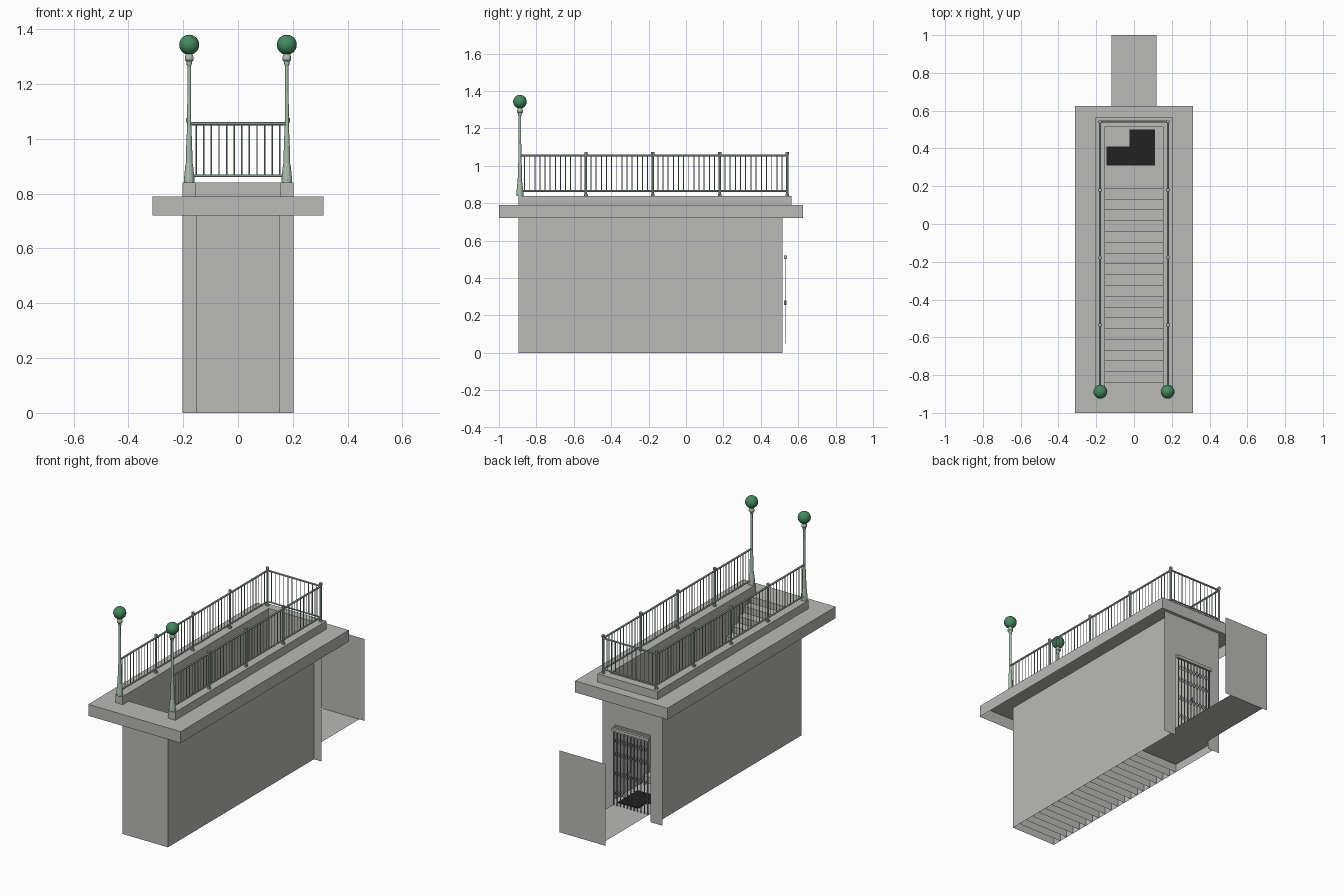
import bpy, bmesh, math
from mathutils import Vector

if "Cube" in bpy.data.objects:
    bpy.data.objects.remove(bpy.data.objects["Cube"])


def material(name, rgb):
    m = bpy.data.materials.new(name)
    m.diffuse_color = (*rgb, 1)
    m.use_nodes = True
    m.node_tree.nodes["Principled BSDF"].inputs["Base Color"].default_value = m.diffuse_color
    return m


CONCRETE = material("concrete grey", (0.49, 0.49, 0.475))
PALE = material("pale green paint", (0.42, 0.53, 0.44))
GREEN = material("globe green", (0.06, 0.25, 0.115))
STEEL = material("gate grey", (0.25, 0.25, 0.245))
BLACK = material("black", (0.016, 0.016, 0.016))


def finish(name, bm, mat, smooth=False):
    me = bpy.data.meshes.new(name)
    bm.to_mesh(me)
    bm.free()
    ob = bpy.data.objects.new(name, me)
    bpy.context.collection.objects.link(ob)
    me.materials.append(mat)
    for p in me.polygons:
        p.use_smooth = smooth
    return ob


def box(bm, x0, x1, y0, y1, z0, z1):
    vs = bmesh.ops.create_cube(bm, size=1)["verts"]
    for v in vs:
        v.co = Vector((x0 if v.co.x < 0 else x1, y0 if v.co.y < 0 else y1,
                       z0 if v.co.z < 0 else z1))


def quad(bm, *pts):
    return bm.faces.new([bm.verts.new(p) for p in pts])


def flat(bm, x0, x1, y0, y1, z):
    quad(bm, (x0, y0, z), (x1, y0, z), (x1, y1, z), (x0, y1, z))


def upright(bm, x0, x1, y, z0, z1):
    quad(bm, (x1, y, z0), (x0, y, z0), (x0, y, z1), (x1, y, z1))


def bar(bm, a, b, r, sides=6):
    a, b = Vector(a), Vector(b)
    vs = bmesh.ops.create_cone(bm, cap_ends=True, segments=sides, radius1=r,
                               radius2=r, depth=(b - a).length)["verts"]
    rot = (b - a).to_track_quat("Z", "Y")
    for v in vs:
        v.co = rot @ v.co + (a + b) / 2


FRONT, BACK, HALF = -0.895, 0.515, 0.153
TOP, FLOOR = 0.79, 0.05

# Pavement: thin top sheet with the stair opening, and a hanging skirt
bm = bmesh.new()
X, Y0, Y1, SK = 0.3125, -1.0, 0.625, 0.72
flat(bm, -X, X, Y0, FRONT, TOP)
flat(bm, -X, X, BACK, Y1, TOP)
flat(bm, -X, -HALF, FRONT, BACK, TOP)
flat(bm, HALF, X, FRONT, BACK, TOP)
ring = [(-X, Y0), (X, Y0), (X, Y1), (-X, Y1)]
for i in range(4):
    (ax, ay), (bx, by) = ring[i], ring[(i + 1) % 4]
    quad(bm, (ax, ay, SK), (bx, by, SK), (bx, by, TOP), (ax, ay, TOP))
finish("pavement_slab", bm, CONCRETE)

# U-shaped curb around the opening
bm = bmesh.new()
u = [(-0.203, FRONT), (-HALF, FRONT), (-HALF, BACK), (HALF, BACK),
     (HALF, FRONT), (0.203, FRONT), (0.203, 0.565), (-0.203, 0.565)]
face = bm.faces.new([bm.verts.new((x, y, TOP)) for x, y in u])
new = bmesh.ops.extrude_face_region(bm, geom=[face])["geom"]
bmesh.ops.translate(bm, vec=(0, 0, 0.05),
                    verts=[g for g in new if isinstance(g, bmesh.types.BMVert)])
bmesh.ops.recalc_face_normals(bm, faces=bm.faces)
finish("curb", bm, CONCRETE)

# Shaft side walls
bm = bmesh.new()
for s in (-1, 1):
    pts = [(s * HALF, FRONT, 0), (s * HALF, BACK, 0),
           (s * HALF, BACK, TOP), (s * HALF, FRONT, TOP)]
    quad(bm, *(pts if s > 0 else pts[::-1]))
finish("shaft_walls", bm, CONCRETE)

# Rear wall with the doorway
bm = bmesh.new()
DOOR, DOOR_TOP = 0.122, 0.53
upright(bm, -0.203, -DOOR, BACK, 0, TOP)
upright(bm, DOOR, 0.203, BACK, 0, TOP)
upright(bm, -DOOR, DOOR, BACK, DOOR_TOP, TOP)
finish("rear_wall", bm, CONCRETE)

# Stairs: each riser runs down to the ground
bm = bmesh.new()
N, FOOT = 19, 0.19
run, rise = (FOOT - FRONT) / N, (TOP - FLOOR) / N
for i in range(N):
    y, z = FRONT + i * run, TOP - i * rise
    flat(bm, -HALF, HALF, y, y + run, z)
    upright(bm, -HALF, HALF, y + run, 0, z)
quad(bm, (-HALF, FRONT, 0), (HALF, FRONT, 0), (HALF, FRONT, TOP), (-HALF, FRONT, TOP))
finish("stairs", bm, CONCRETE)

# Lower landing, passage floor and passage end wall
bm = bmesh.new()
flat(bm, -HALF, HALF, FOOT, BACK, FLOOR)
flat(bm, -0.12, 0.12, BACK, 1.0, FLOOR)
finish("passage_floor", bm, CONCRETE)
bm = bmesh.new()
upright(bm, -0.155, 0.155, 1.0, FLOOR, 0.55)
finish("passage_end_wall", bm, CONCRETE)

# Dark L-shaped floor patch
bm = bmesh.new()
box(bm, -0.145, 0.11, 0.31, 0.41, FLOOR + 0.001, FLOOR + 0.006)
box(bm, -0.025, 0.11, 0.41, 0.50, FLOOR + 0.001, FLOOR + 0.006)
finish("floor_patch", bm, BLACK)

# Folding lattice gate
bm = bmesh.new()
GY, M = 0.533, 11
xs = [-0.115 + 0.23 * i / (M - 1) for i in range(M)]
for x in xs:
    box(bm, x - 0.0025, x + 0.0025, GY - 0.002, GY + 0.002, FLOOR, 0.505)
for z in (0.10, 0.22, 0.34, 0.42):
    for a, b in zip(xs, xs[1:]):
        bar(bm, (a, GY, z), (b, GY, z + 0.05), 0.0015, 4)
        bar(bm, (b, GY, z), (a, GY, z + 0.05), 0.0015, 4)
box(bm, 0.0, 0.012, GY - 0.008, GY + 0.004, 0.255, 0.28)
finish("folding_gate", bm, STEEL)
bm = bmesh.new()
box(bm, -0.125, 0.125, GY - 0.008, GY + 0.008, 0.502, 0.52)
finish("gate_track", bm, CONCRETE)

# Railings: posts, rails and thin balusters on three sides
RX, RY0, RY1 = 0.18, -0.89, 0.542
posts = [-0.535, -0.178, 0.18, RY1]
rails, uprights, bals = bmesh.new(), bmesh.new(), bmesh.new()


def span(a, b, n):
    a, b = Vector(a), Vector(b)
    for z, r in ((1.055, 0.006), (0.865, 0.005)):
        up = Vector((0, 0, z))
        bar(rails, a + up, b + up, r)
    for i in range(1, n):
        p = a.lerp(b, i / n)
        bar(bals, (p.x, p.y, 0.865), (p.x, p.y, 1.055), 0.0025, 4)


for s in (-1, 1):
    stops = [RY0] + posts
    for a, b in zip(stops, stops[1:]):
        span((s * RX, a, 0), (s * RX, b, 0), 13)
    for y in posts:
        bar(uprights, (s * RX, y, 0.84), (s * RX, y, 1.062), 0.0065, 8)
        bar(uprights, (s * RX, y, 1.06), (s * RX, y, 1.075), 0.009, 8)
        bar(uprights, (s * RX, y, 0.84), (s * RX, y, 0.85), 0.01, 8)
span((-RX, RY1, 0), (RX, RY1, 0), 13)
finish("rails", rails, PALE)
finish("railing_posts", uprights, PALE)
finish("balusters", bals, PALE)

# Lamp posts with globes
profile = [(0.019, 0.84), (0.019, 0.855), (0.014, 0.905), (0.012, 0.91),
           (0.0105, 0.99), (0.0075, 1.04), (0.0065, 1.265), (0.009, 1.27),
           (0.010, 1.28), (0.016, 1.287), (0.016, 1.296), (0.010, 1.315)]
SIDES = 12
for side, s in (("left", -1), ("right", 1)):
    cx, cy = s * 0.178, -0.888
    bm = bmesh.new()
    rings = [[bm.verts.new((cx + r * math.cos(k * math.tau / SIDES),
                            cy + r * math.sin(k * math.tau / SIDES), z))
              for k in range(SIDES)] for r, z in profile]
    for lo, hi in zip(rings, rings[1:]):
        for k in range(SIDES):
            j = (k + 1) % SIDES
            bm.faces.new((lo[k], lo[j], hi[j], hi[k]))
    bm.faces.new(rings[-1])
    finish(side + "_lamp_post", bm, PALE)
    bm = bmesh.new()
    bmesh.ops.create_uvsphere(bm, u_segments=20, v_segments=12, radius=0.0365)
    bmesh.ops.translate(bm, vec=(cx, cy, 1.343), verts=bm.verts)
    finish(side + "_lamp_globe", bm, GREEN, smooth=True)
